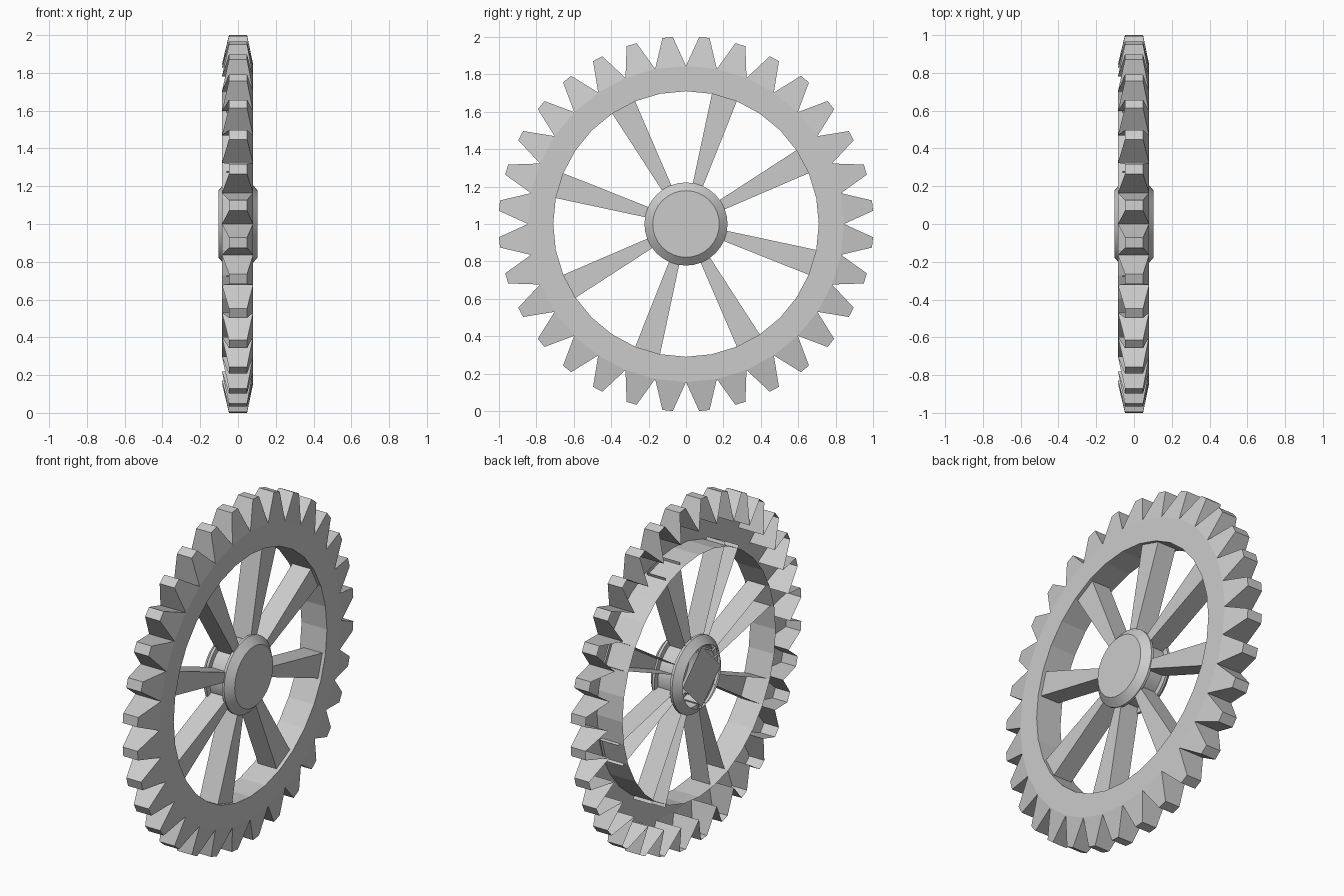
import bpy, bmesh
from math import pi, cos, sin, radians

if "Cube" in bpy.data.objects:
    bpy.data.objects.remove(bpy.data.objects["Cube"])

TEETH = 32
STEP = 2 * pi / TEETH


def polar(x, r, a, side=0.0):
    """Point on the wheel: x along the axle, r outward at angle a, side = tangential shift."""
    return (x, r * cos(a) - side * sin(a), 1 + r * sin(a) + side * cos(a))


def make(name, build):
    bm = bmesh.new()

    def face(*pts):
        return bm.faces.new([bm.verts.new(p) for p in pts])

    build(face)
    bmesh.ops.remove_doubles(bm, verts=bm.verts, dist=1e-4)
    bmesh.ops.recalc_face_normals(bm, faces=bm.faces)
    me = bpy.data.meshes.new(name)
    bm.to_mesh(me)
    bm.free()
    ob = bpy.data.objects.new(name, me)
    bpy.context.collection.objects.link(ob)
    return ob


FRONT, BACK = 0.08, -0.085
R_IN, R_ROOT, R_TIP = 0.71, 0.845, 1.002


# Rim and teeth: a shell open on the -x side
def rim(face):
    for i in range(TEETH):
        a, b = i * STEP, (i + 1) * STEP
        m = (a + b) / 2
        inner = [polar(FRONT, R_IN, a), polar(FRONT, R_IN, b)]
        root = [polar(FRONT, R_ROOT, a), polar(FRONT, R_ROOT, b)]
        root_back = [polar(BACK, R_ROOT, a), polar(BACK, R_ROOT, b)]
        tip = [polar(0.048, R_TIP, m, s) for s in (-0.028, 0.028)]
        tip_back = [polar(-0.048, R_TIP, m, s) for s in (-0.028, 0.028)]
        face(inner[0], root[0], root[1], inner[1])
        face(root[0], tip[0], tip[1], root[1])
        face(tip[0], tip_back[0], tip_back[1], tip[1])
        for k in (0, 1):
            face(root[k], root_back[k], tip_back[k], tip[k])
        face(inner[0], inner[1], polar(BACK, R_IN, b), polar(BACK, R_IN, a))


make("toothed_rim", rim)


# Spokes: tapered channels, open on the -x side
def spokes(face):
    for i in range(8):
        a = radians(28.125 + 45 * i)
        ends = []
        for r, w in ((0.18, 0.025), (0.725, 0.071)):
            ends.append([polar(x, r, a, s) for x, s in
                         ((-0.06, -w), (0.06, -w), (0.06, w), (-0.06, w))])
        for k in range(3):
            face(ends[0][k], ends[1][k], ends[1][k + 1], ends[0][k + 1])


make("spokes", spokes)


# Hub: flanged spool, full cap at +x and a four-sided plate at -x
def hub(face):
    prof = [(0.103, 0.178), (0.065, 0.222), (0.05, 0.222), (0.05, 0.19),
            (-0.05, 0.19), (-0.05, 0.222), (-0.065, 0.222), (-0.103, 0.178)]
    for i in range(TEETH):
        a, b = i * STEP, (i + 1) * STEP
        for (x0, r0), (x1, r1) in zip(prof, prof[1:]):
            face(polar(x0, r0, a), polar(x1, r1, a), polar(x1, r1, b), polar(x0, r0, b))
    face(*[polar(0.103, 0.178, i * STEP) for i in range(TEETH)])
    face(*[polar(-0.103, 0.178, i * pi / 2) for i in range(4)])


hub_ob = make("hub", hub)
bpy.context.view_layer.objects.active = hub_ob
hub_ob.select_set(True)
bpy.ops.object.shade_smooth_by_angle(angle=radians(30))
